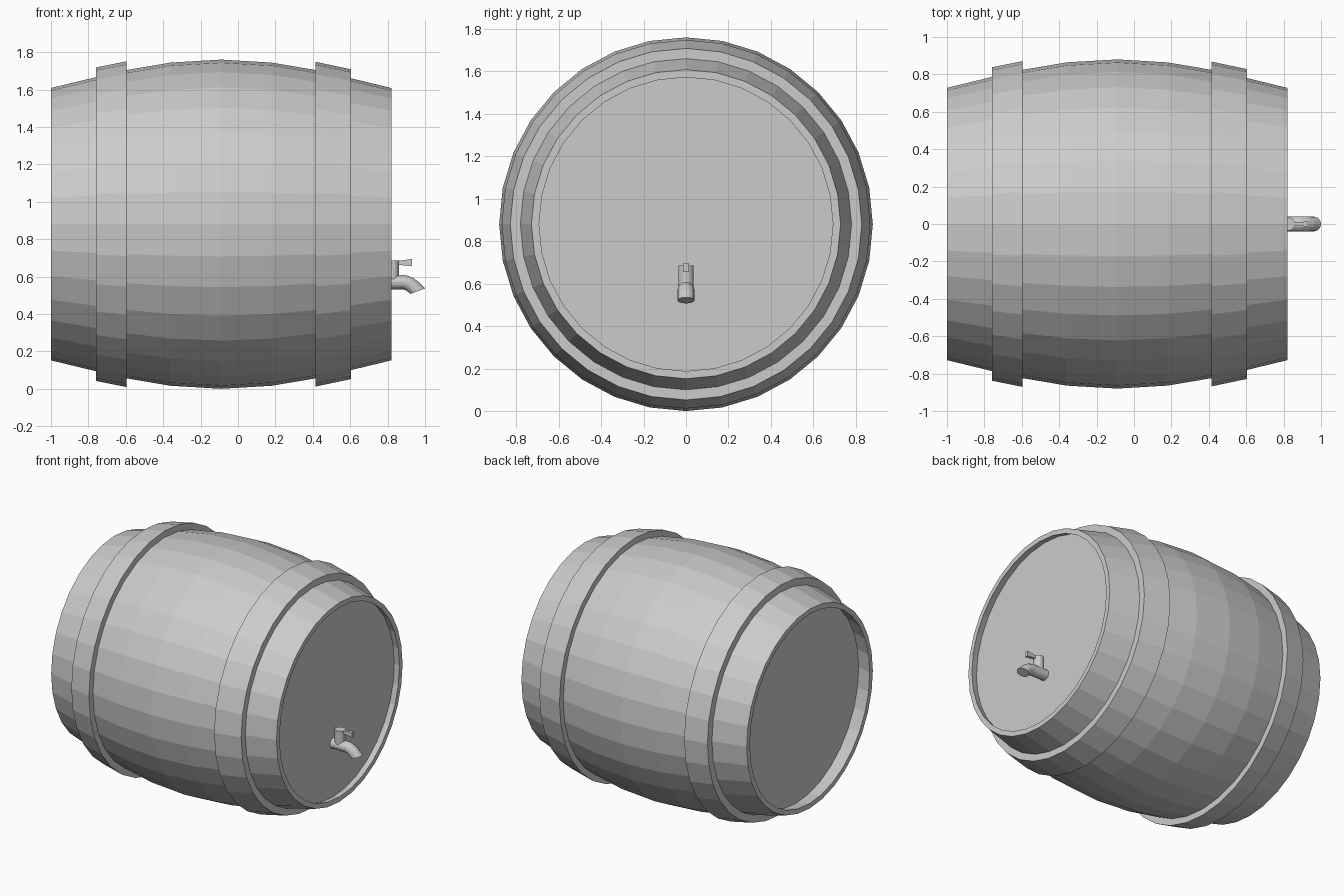
import bpy, bmesh, math
from mathutils import Vector

if "Cube" in bpy.data.objects:
    bpy.data.objects.remove(bpy.data.objects["Cube"])

CZ = 0.88      # height of the barrel axis
MID = -0.09    # middle of the barrel along x
SIDES = 32


def finish(name, bm):
    bmesh.ops.recalc_face_normals(bm, faces=bm.faces)
    me = bpy.data.meshes.new(name)
    bm.to_mesh(me)
    bm.free()
    ob = bpy.data.objects.new(name, me)
    bpy.context.collection.objects.link(ob)
    return ob


def skin(name, rings, closed=False):
    """Bridge rings of points; cap the ends, or join last to first."""
    bm = bmesh.new()
    vs = [[bm.verts.new(p) for p in r] for r in rings]
    n = len(vs[0])
    pairs = list(zip(vs, vs[1:])) + ([(vs[-1], vs[0])] if closed else [])
    for a, b in pairs:
        for i in range(n):
            j = (i + 1) % n
            bm.faces.new((a[i], a[j], b[j], b[i]))
    if not closed:
        bm.faces.new(vs[0])
        bm.faces.new(vs[-1])
    return finish(name, bm)


def lathe(name, profile, closed=False):
    """Revolve (x, radius) points around the barrel axis."""
    rings = [[(x, r * math.sin(2 * math.pi * i / SIDES),
               CZ + r * math.cos(2 * math.pi * i / SIDES)) for i in range(SIDES)]
             for x, r in profile]
    return skin(name, rings, closed)


# barrel shell: bulging outside, inner wall back again
half = [(0.27, 0.864), (0.53, 0.82), (0.91, 0.728)]
outer = [(MID - d, r) for d, r in reversed(half)] + [(MID, 0.88)] + [(MID + d, r) for d, r in half]
inner = [(x, r - 0.036) for x, r in reversed(outer)]
lathe("barrel_staves", outer + inner, closed=True)

# recessed heads
lathe("tap_head", [(0.72, 0.72), (0.77, 0.71)])
lathe("rear_head", [(-0.895, 0.715), (-0.845, 0.725)])

# hoops
for name, x0, r0, x1, r1 in (("left_hoop", -0.76, 0.838, -0.595, 0.871),
                             ("right_hoop", 0.415, 0.868, 0.605, 0.828)):
    lathe(name, [(x0, r0), (x1, r1), (x1, r1 - 0.07), (x0, r0 - 0.07)], closed=True)

# tap spout: rings spanned between upper and lower outline points
outline = [((0.75, 0.608), (0.75, 0.532)), ((0.895, 0.608), (0.885, 0.532)),
           ((0.935, 0.594), (0.90, 0.525)), ((0.965, 0.572), (0.91, 0.517)),
           ((1.0, 0.536), (0.92, 0.507))]
rings = []
for (tx, tz), (bx, bz) in outline:
    c = Vector(((tx + bx) / 2, 0, (tz + bz) / 2))
    up = Vector((tx, 0, tz)) - c
    rings.append([c + up * math.cos(t) + Vector((0, 0.04 * math.sin(t), 0))
                  for t in (2 * math.pi * i / 16 for i in range(16))])
skin("tap_spout", rings)

# tap stem
bpy.ops.mesh.primitive_cylinder_add(vertices=16, radius=0.036, depth=0.11, location=(0.825, 0, 0.63))
bpy.context.object.name = "tap_stem"

# tap handle: bar widening towards its end
skin("tap_handle", [[(x, y, z) for y, z in ((-w, z0), (w, z0), (w, z1), (-w, z1))]
                    for x, w, z0, z1 in ((0.82, 0.01, 0.66, 0.685), (0.865, 0.01, 0.662, 0.685),
                                         (0.93, 0.013, 0.655, 0.694))])
